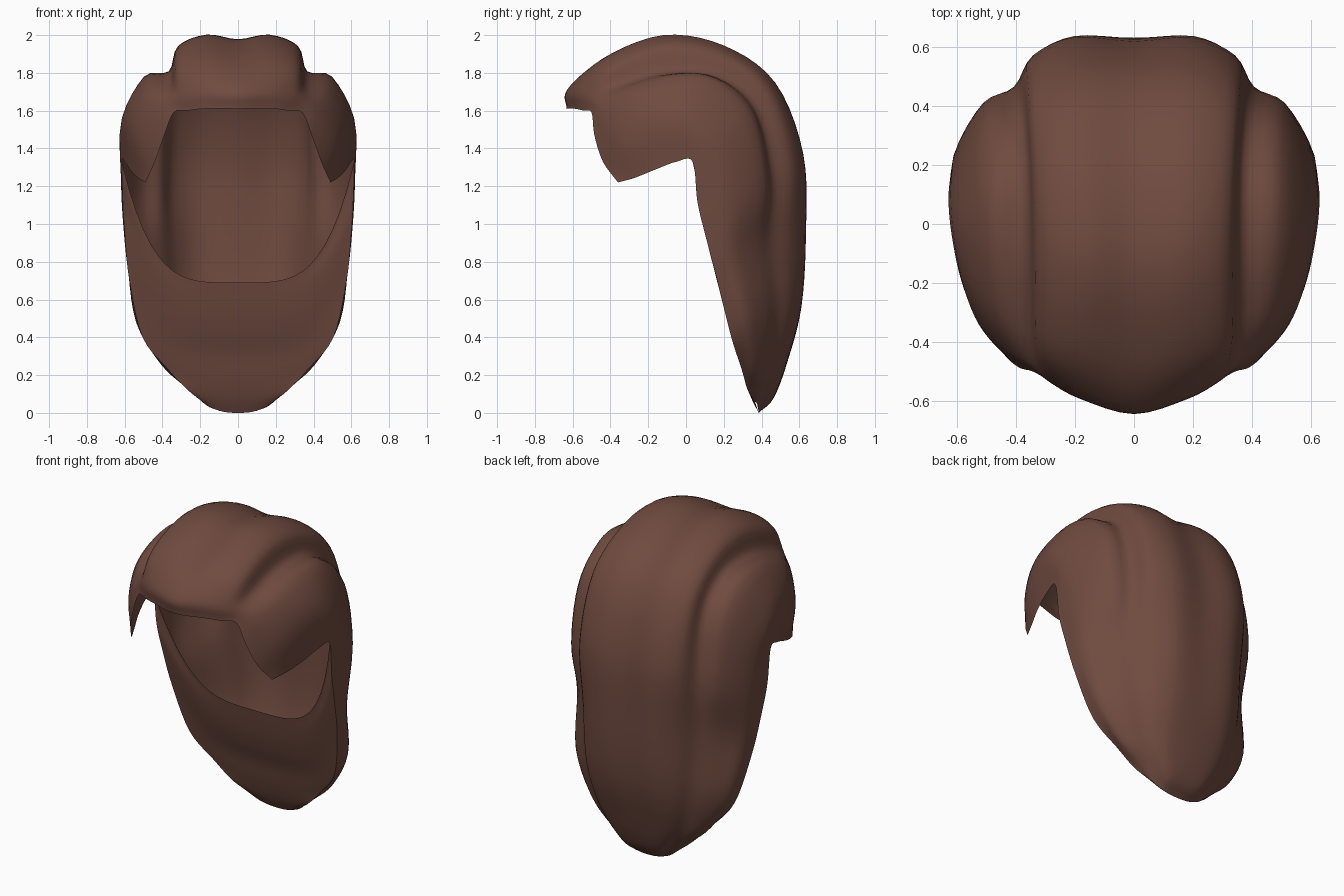
import bpy, bmesh
from mathutils import Vector

if "Cube" in bpy.data.objects:
    bpy.data.objects.remove(bpy.data.objects["Cube"])

# Guide strands, each running from the fringe over the crown to the tip at the nape
mid = [(0, -.632, 1.61), (0, -.63, 1.71), (0, -.46, 1.855), (0, -.14, 1.975), (0, .2, 1.925), (0, .47, 1.73),
       (0, .605, 1.37), (0, .63, .95), (0, .61, .56), (0, .54, .28), (0, .465, .08), (0, .385, 0)]
crest = [(.18, -.585, 1.61), (.18, -.58, 1.72), (.18, -.43, 1.88), (.165, -.12, 2.0), (.18, .2, 1.945),
         (.19, .47, 1.75), (.2, .62, 1.37), (.2, .63, .95), (.18, .605, .56), (.16, .53, .28),
         (.1, .46, .08), (.06, .385, .005)]
groove = [(.34, -.5, 1.59), (.355, -.465, 1.67), (.36, -.34, 1.74), (.365, -.1, 1.805), (.37, .17, 1.78),
          (.385, .37, 1.61), (.405, .46, 1.25), (.4, .455, .9), (.365, .48, .53), (.29, .45, .26),
          (.18, .42, .1), (.11, .383, .015)]
lobe = [(.39, -.485, 1.47), (.445, -.415, 1.59), (.48, -.29, 1.7), (.495, -.06, 1.775), (.5, .15, 1.75),
        (.505, .34, 1.56), (.51, .41, 1.2), (.485, .375, .87), (.455, .415, .51), (.36, .41, .26),
        (.22, .4, .11), (.15, .38, .03)]
side = [(.44, -.44, 1.33), (.525, -.34, 1.44), (.58, -.2, 1.54), (.61, -.04, 1.57), (.62, .09, 1.5),
        (.615, .19, 1.36), (.607, .24, 1.1), (.58, .25, .82), (.54, .32, .5), (.41, .35, .26),
        (.265, .37, .13), (.18, .375, .05)]
hem = [(.49, -.36, 1.22), (.53, -.27, 1.245), (.57, -.17, 1.285), (.6, -.05, 1.33), (.615, .035, 1.33),
       (.61, .06, 1.12), (.6, .1, .95), (.575, .165, .7), (.505, .24, .4), (.37, .295, .23),
       (.27, .325, .125), (.19, .365, .06)]
# Centre line of the front sheet that closes the hanging hair
sheet_mid = [(0, .175, .69), (0, .19, .61), (0, .21, .52), (0, .24, .42), (0, .28, .31),
             (0, .31, .19), (0, .345, .08), (0, .385, 0)]
STEPS, ACROSS = 5, 4


def smooth_path(points, steps):
    """Catmull-Rom curve through the points."""
    p = [Vector(q) for q in points]
    p = [p[0] * 2 - p[1]] + p + [p[-1] * 2 - p[-2]]
    out = []
    for i in range(1, len(p) - 2):
        a, b, c, d = p[i - 1:i + 3]
        for k in range(steps):
            t = k / steps
            out.append(.5 * (2 * b + (c - a) * t + (2 * a - 5 * b + 4 * c - d) * t * t
                             + (3 * b - a - 3 * c + d) * t ** 3))
    return out + [p[-2]]


def add_grid(bm, rows):
    verts = [[bm.verts.new(co) for co in row] for row in rows]
    for r0, r1 in zip(verts, verts[1:]):
        for j in range(len(r0) - 1):
            bm.faces.new((r0[j], r0[j + 1], r1[j + 1], r1[j]))


def make_object(name, rows, mat):
    bm = bmesh.new()
    add_grid(bm, rows)
    bmesh.ops.remove_doubles(bm, verts=bm.verts, dist=.0005)
    me = bpy.data.meshes.new(name)
    bm.to_mesh(me)
    bm.free()
    me.materials.append(mat)
    ob = bpy.data.objects.new(name, me)
    bpy.context.collection.objects.link(ob)
    bpy.context.view_layer.objects.active = ob
    ob.select_set(True)
    bpy.ops.object.shade_smooth_by_angle(angle=1.2)
    ob.select_set(False)
    return ob


brown = bpy.data.materials.new("brown_hair")
brown.diffuse_color = (.16, .07, .05, 1)
brown.use_nodes = True
brown.node_tree.nodes["Principled BSDF"].inputs["Base Color"].default_value = brown.diffuse_color

# Full rounded shoulder between the central crest and the groove; softer at the fringe and nape
shoulder = []
for i, (c, g) in enumerate(zip(crest, groove)):
    a, b = (.55, .52) if i == 0 else (.62, .48) if i == 1 else (.76, .31) if i < 6 else (.62, .42)
    if i == 6:
        a, b = .7, .35
    shoulder.append((c[0] + (g[0] - c[0]) * a, c[1] + (g[1] - c[1]) * b, c[2] + (g[2] - c[2]) * b))

# Outer hair: strands mirrored to the left, then skinned across
strands = [smooth_path(s, STEPS) for s in (mid, crest, shoulder, groove, lobe, side, hem)]
rows = []
for station in zip(*strands):
    left = [Vector((-p.x, p.y, p.z)) for p in reversed(station[1:])]
    rows.append(smooth_path(left + list(station), ACROSS))
make_object("outer_hair", rows, brown)

# Front sheet: hangs between the two rear hems with a scooped top rim
rows = []
lower_hem = smooth_path(hem, STEPS)[4 * STEPS:]
for n, (h, c) in enumerate(zip(lower_hem, smooth_path(sheet_mid, STEPS))):
    power = 4 - 1.5 * n / (len(lower_hem) - 1)
    row = []
    for i in range(-16, 17):
        s = abs(i) / 16
        row.append(Vector((h.x * i / 16, c.y + (h.y - c.y) * s ** power, c.z + (h.z - c.z) * s ** power)))
    rows.append(row[::-1])
make_object("front_sheet", rows, brown)
